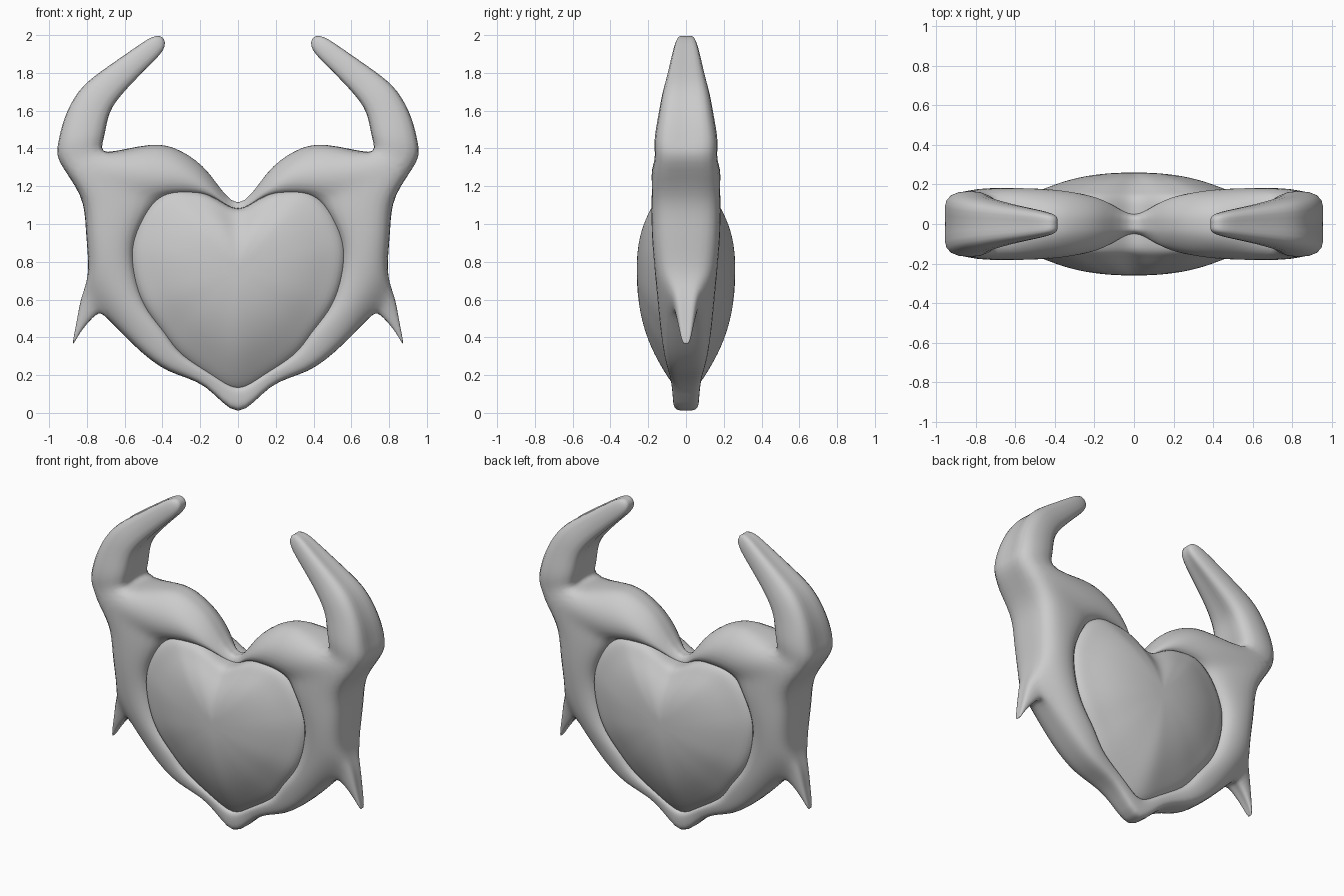
import bpy, bmesh
from mathutils import Vector

if "Cube" in bpy.data.objects:
    bpy.data.objects.remove(bpy.data.objects["Cube"])


def bake(ob):
    """Replace the object's mesh with its modified result."""
    dg = bpy.context.evaluated_depsgraph_get()
    me = bpy.data.meshes.new_from_object(ob.evaluated_get(dg))
    ob.modifiers.clear()
    ob.data = me
    bm = bmesh.new()
    bm.from_mesh(me)
    bmesh.ops.recalc_face_normals(bm, faces=bm.faces)
    for f in bm.faces:
        f.smooth = True
    bm.to_mesh(me)
    bm.free()


def build(name, verts, faces, fit=3):
    """Mirror a front-right quarter cage, then subdivide it through its points."""
    me = bpy.data.meshes.new(name)
    me.from_pydata(verts, [], faces)
    ob = bpy.data.objects.new(name, me)
    bpy.context.collection.objects.link(ob)
    m = ob.modifiers.new("mirror", "MIRROR")
    m.use_axis = (True, True, False)
    m.merge_threshold = 0.0005
    bake(ob)
    s = ob.modifiers.new("smooth", "SUBSURF")
    s.levels = s.render_levels = 2
    target = [v.co.copy() for v in ob.data.vertices]
    for _ in range(fit):
        dg = bpy.context.evaluated_depsgraph_get()
        got = [v.co.copy() for v in ob.evaluated_get(dg).data.vertices[:len(target)]]
        for v, t, g in zip(ob.data.vertices, target, got):
            v.co += 0.7 * (t - g)
        ob.data.update()
        bpy.context.view_layer.update()
    bake(ob)
    return ob


# Frame stations: outer x,z, inner x,z, half depth at outer, middle, inner
stations = [
    (0, 0, 0, .13, .055, .068, .06),
    (.17, .145, .13, .20, .06, .078, .07),
    (.37, .22, .30, .31, .08, .105, .09),
    (.55, .36, .38, .42, .09, .125, .11),
    (.70, .51, .475, .54, .08, .14, .12),
    (.805, .67, .535, .68, .09, .155, .13),
    (.79, .78, .56, .84, .12, .17, .135),
    (.805, .97, .535, .96, .14, .18, .14),
    (.83, 1.15, .48, 1.07, .15, .18, .14),
    (.94, 1.33, .435, 1.125, .15, .18, .14),
    (.71, 1.375, .37, 1.16, .145, .18, .14),
    (.46, 1.42, .28, 1.165, .09, .165, .13),
    (.30, 1.38, .19, 1.16, .065, .135, .12),
    (.15, 1.27, .10, 1.125, .045, .09, .09),
    (0, 1.10, 0, 1.07, .03, .04, .04),
]
V, F = [], []
for ox, oz, ix, iz, yo, ym, yi in stations:
    o, i = Vector((ox, 0, oz)), Vector((ix, 0, iz))
    for t, y in ((0, 0), (.06, yo), (.5, ym), (1, yi), (1, 0)):
        V.append(o.lerp(i, t) - Vector((0, y, 0)))

# Horn and spike grow out of one outer wall face: steps of two edges plus half depth
branches = {
    9: [(.935, 1.43, .722, 1.45, .148), (.905, 1.56, .70, 1.57, .13),
        (.83, 1.70, .65, 1.66, .112), (.72, 1.80, .57, 1.75, .09),
        (.55, 1.92, .47, 1.85, .066), (.43, 1.995, .39, 1.94, .042)],
    4: [(.755, .523, .828, .59, .055), (.825, .445, .852, .48, .035),
        (.862, .382, .873, .378, .018)],
}
for k in range(len(stations) - 1):
    a, b = 5 * k, 5 * k + 5
    for j in range(4):
        if j or k not in branches:
            F.append((a + j, b + j, b + j + 1, a + j + 1))
    if k in branches:
        loop = [a, a + 1, b + 1, b]
        for x0, z0, x1, z1, y in branches[k]:
            n = len(V)
            V += [(x0, 0, z0), (x0, -y, z0), (x1, -y, z1), (x1, 0, z1)]
            new = [n, n + 1, n + 2, n + 3]
            F += [(loop[j], loop[j + 1], new[j + 1], new[j]) for j in range(3)]
            loop = new
        F.append(loop)
build("horned_frame", V, F)

# Heart: rings of its outline shrink toward the centre while the dome rises
outline = [(0, .12), (.14, .19), (.30, .30), (.39, .41), (.485, .54), (.545, .68),
           (.57, .84), (.545, .96), (.485, 1.08), (.38, 1.17), (.28, 1.175),
           (.19, 1.165), (.10, 1.125), (0, 1.075)]
n, cz = len(outline), .76
V = [(x, 0, z) for x, z in outline]
F = []
scales = (1, .85, .65, .42, .2)
for s in scales:
    for x, z in outline:
        edge = .045 + .075 * min(1, max(0, (z - .12) / .4))
        V.append((x * s, -(edge + (.26 - edge) * (1 - s ** 2.4)), cz + (z - cz) * s))
V.append((0, -.26, cz))
for r in range(len(scales)):
    F += [(r * n + j, r * n + j + 1, r * n + n + j + 1, r * n + n + j) for j in range(n - 1)]
last = len(scales) * n
F += [(last + j, last + j + 1, len(V) - 1) for j in range(n - 1)]
build("puffed_heart", V, F, fit=2)
